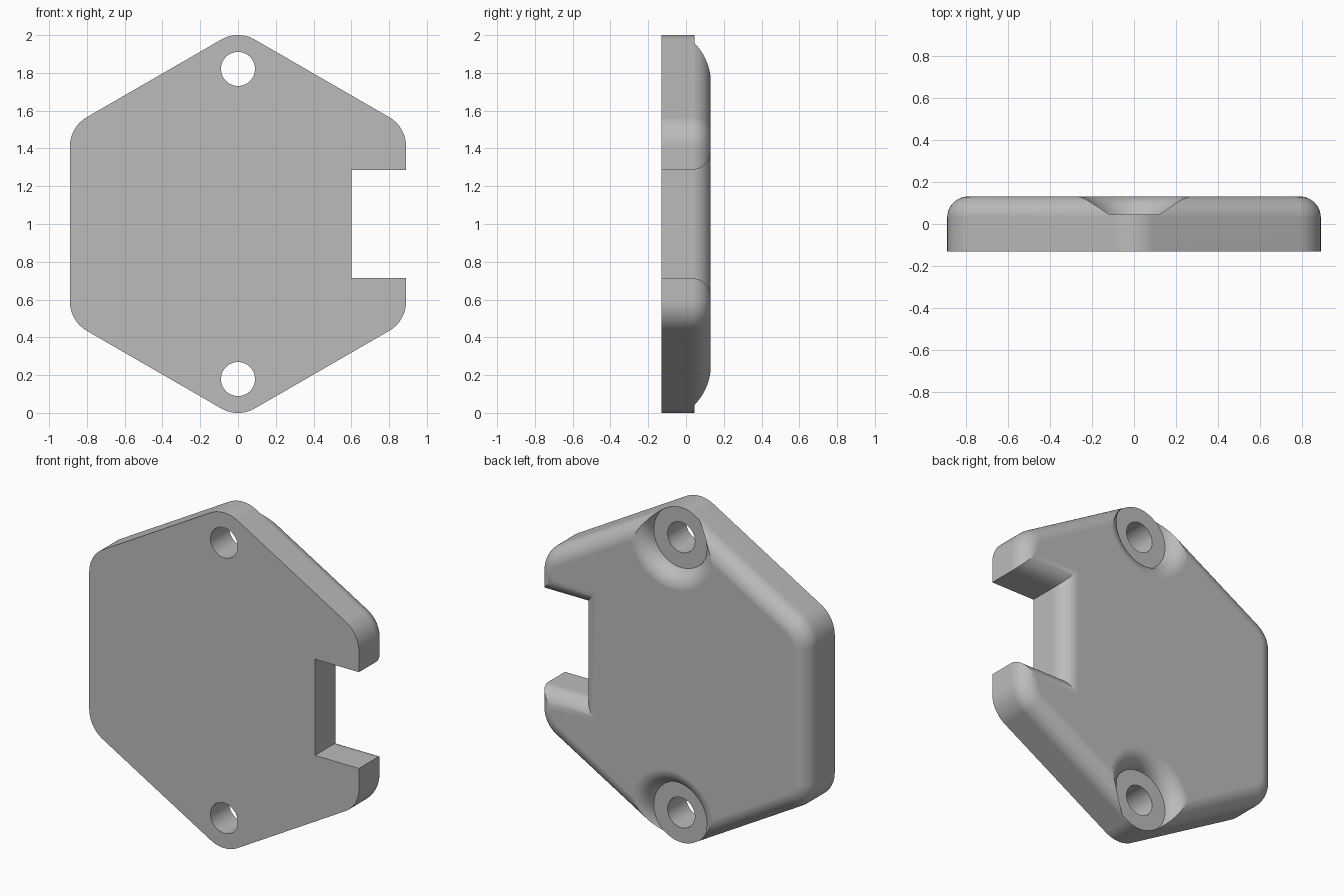
import bpy, bmesh, math

if "Cube" in bpy.data.objects:
    bpy.data.objects.remove(bpy.data.objects["Cube"])

A = 0.89          # hexagon apothem
R = 0.179         # corner rounding
T = 0.131         # half thickness
F = 0.10          # back edge fillet
FLOOR = 0.045     # seat height around the screw holes
NX, NZ = 0.60, 0.287   # notch depth position and half height

grey = bpy.data.materials.new("plain grey")
grey.diffuse_color = (0.5, 0.5, 0.5, 1)
grey.use_nodes = True
grey.node_tree.nodes["Principled BSDF"].inputs["Base Color"].default_value = grey.diffuse_color


def make_object(name, bm):
    bmesh.ops.recalc_face_normals(bm, faces=bm.faces)
    mesh = bpy.data.meshes.new(name)
    bm.to_mesh(mesh)
    bm.free()
    mesh.materials.append(grey)
    ob = bpy.data.objects.new(name, mesh)
    bpy.context.collection.objects.link(ob)
    return ob


def bridge(bm, a, b):
    n = len(a)
    for i in range(n):
        j = (i + 1) % n
        bm.faces.new((a[i], a[j], b[j], b[i]))


# Outline: rounded hexagon with a notch; each entry is (x, z, inset x, inset z)
outline = []
SEG = 12
dist = (A - R) / math.cos(math.radians(30))
for k in range(6):
    mid = math.radians(30 + 60 * k)
    for i in range(SEG + 1):
        t = mid + math.radians(-30 + 60 * i / SEG)
        c, s = math.cos(t), math.sin(t)
        outline.append((dist * math.cos(mid) + R * c, dist * math.sin(mid) + R * s, -c, -s))
outline += [(A, -NZ, -1, -1), (NX, -NZ, -1, -1), (NX, NZ, -1, 1), (A, NZ, -1, 1)]

# Plate: flat front, straight wall, then a quarter-round fillet to the back
levels = [(-T, 0)]
for i in range(13):
    t = math.pi / 2 * i / 12
    levels.append((T - F + F * math.sin(t), F * (1 - math.cos(t))))
bm = bmesh.new()
rings = [[bm.verts.new((x + d * ix, y, 1 + z + d * iz)) for x, z, ix, iz in outline]
         for y, d in levels]
for a, b in zip(rings, rings[1:]):
    bridge(bm, a, b)
bm.faces.new(rings[0])
bm.faces.new(rings[-1])
plate = make_object("plate", bm)

# Screw hole cutters: hole, flat seat and flared rim as one turned profile
BORE = 0.181
profile = [(0.09, -0.3), (0.09, FLOOR), (BORE, FLOOR)]
t0 = math.asin((FLOOR - (T - F)) / F)
for i in range(1, 13):
    t = t0 + (math.pi / 2 - t0) * i / 12
    profile.append((BORE + F - F * math.cos(t), T - F + F * math.sin(t) + (0.0002 if i == 12 else 0)))
profile.append((BORE + F, 0.3))

for label, z in (("upper", 2 - R), ("lower", R)):
    bm = bmesh.new()
    N = 64
    rings = [[bm.verts.new((r * math.cos(2 * math.pi * (i + 0.5) / N), y,
                            z + r * math.sin(2 * math.pi * (i + 0.5) / N))) for i in range(N)]
             for r, y in profile]
    for a, b in zip(rings, rings[1:]):
        bridge(bm, a, b)
    bm.faces.new(rings[0])
    bm.faces.new(rings[-1])
    cutter = make_object(label + "_hole_cutter", bm)
    bpy.context.view_layer.objects.active = plate
    mod = plate.modifiers.new("hole", 'BOOLEAN')
    mod.operation = 'DIFFERENCE'
    mod.solver = 'EXACT'
    mod.object = cutter
    bpy.ops.object.modifier_apply(modifier=mod.name)
    bpy.data.objects.remove(cutter)

# Smooth fillets, crisp edges
bpy.ops.object.select_all(action='DESELECT')
plate.select_set(True)
bpy.context.view_layer.objects.active = plate
bpy.ops.object.shade_smooth_by_angle(angle=math.radians(25))
weighted = plate.modifiers.new("clean shading", 'WEIGHTED_NORMAL')
weighted.keep_sharp = True
